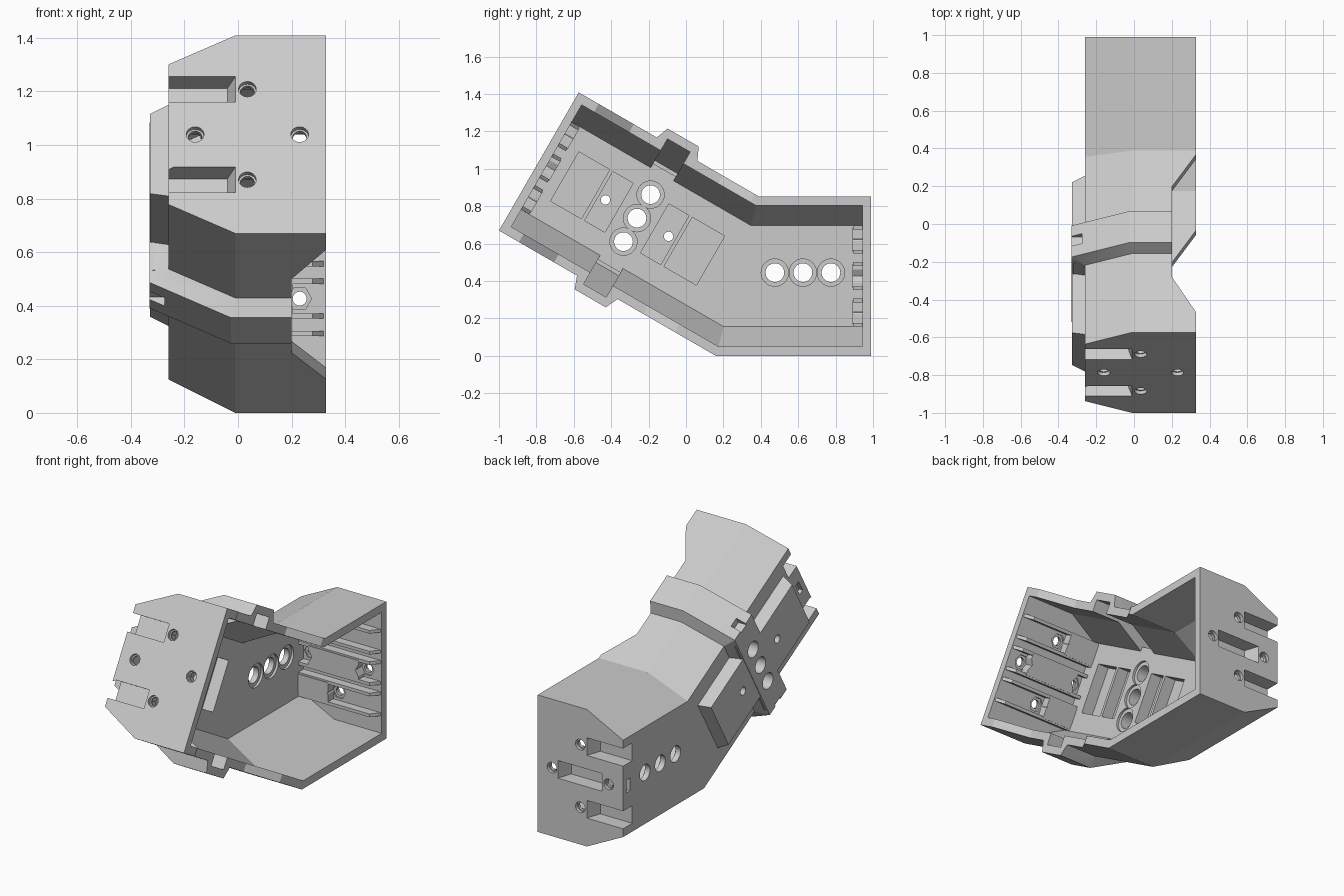
import bpy, bmesh, math
from mathutils import Vector

if "Cube" in bpy.data.objects:
    bpy.data.objects.remove(bpy.data.objects["Cube"], do_unlink=True)

grey = bpy.data.materials.new("plain grey")
grey.use_nodes = True
grey.diffuse_color = (0.6, 0.6, 0.6, 1)
grey.node_tree.nodes["Principled BSDF"].inputs["Base Color"].default_value = (0.6, 0.6, 0.6, 1)

H = 0.853            # height of the tube section
MID = H / 2
C, S = math.cos(math.radians(30)), 0.5


# Frames: u runs inward from an end face, h runs across the section
def tilted(x, u, h):
    return Vector((x, -1 + C * u + S * h, 0.67 - S * u + C * h))


def rear(x, u, h):
    return Vector((x, 0.99 - u, h))


def mitre(x, u, h):
    return Vector((x, 0.16 + h * math.tan(math.radians(15)), h))


def loft(name, rings):
    """Closed solid through matching rings of points."""
    bm = bmesh.new()
    loops = [[bm.verts.new(p) for p in ring] for ring in rings]
    n = len(loops[0])
    for a, b in zip(loops, loops[1:]):
        for i in range(n):
            j = (i + 1) % n
            bm.faces.new((a[i], a[j], b[j], b[i]))
    bm.faces.new(loops[0])
    bm.faces.new(loops[-1][::-1])
    bmesh.ops.recalc_face_normals(bm, faces=bm.faces)
    me = bpy.data.meshes.new(name)
    bm.to_mesh(me)
    bm.free()
    me.materials.append(grey)
    ob = bpy.data.objects.new(name, me)
    bpy.context.collection.objects.link(ob)
    return ob


def section(d, right):
    """Chamfered tube section grown by d, open edge at x = right."""
    half = [(right, -d), (-0.01 - 0.236 * d, -d), (-0.26 - d, 0.125 - 0.618 * d)]
    return half + [(x, H - h) for x, h in reversed(half)]


def sweep(name, stations):
    return loft(name, [[f(x, u, h) for x, h in section(d, r)] for f, u, d, r in stations])


def wedge(name, f, u0, u1, x0, x1, h0, h1, left=0, right=0, side=0):
    """Box from depth u0 to u1; its ends and sides draw in towards u1."""
    def ring(u, a, b, c):
        return [f(x0 + a, u, h0 + c), f(x1 - b, u, h0 + c),
                f(x1 - b, u, h1 - c), f(x0 + a, u, h1 - c)]
    return loft(name, [ring(u0, 0, 0, 0), ring(u1, left, right, side)])


def circle(r, n):
    return [(r * math.cos(math.tau * i / n), r * math.sin(math.tau * i / n)) for i in range(n)]


def end_hole(f, x, h, r, u0, u1, n=24):
    return loft("bolt_hole", [[f(x + a, u, h + b) for a, b in circle(r, n)] for u in (u0, u1)])


def side_hole(centre, r, x0, x1):
    return loft("side_hole", [[Vector((x, centre.y + a, centre.z + b)) for a, b in circle(r, 32)]
                              for x in (x0, x1)])


# Outer shell
shell = sweep("housing_shell", [(tilted, 0, 0, 0.328), (mitre, 0, 0, 0.328), (rear, 0, 0, 0.328)])


def combine(tool, operation):
    mod = shell.modifiers.new("combine", 'BOOLEAN')
    mod.operation, mod.solver, mod.object = operation, 'EXACT', tool
    bpy.context.view_layer.objects.active = shell
    bpy.ops.object.modifier_apply(modifier=mod.name)
    bpy.data.objects.remove(tool, do_unlink=True)


def add(tool):
    combine(tool, 'UNION')


def cut(tool):
    combine(tool, 'DIFFERENCE')


# Raised band, and raised plate on the closed side
add(sweep("band", [(tilted, 0.48, -0.005, 0.2), (tilted, 0.508, 0.07, 0.2),
                   (tilted, 0.70, 0.07, 0.2), (tilted, 0.735, -0.005, 0.2)]))


def plate_ring(x, inset):
    return [tilted(x, u, h) for u, h in ((0.12 + inset, 0.23 + inset), (1.09 - inset, 0.23 + inset),
                                         (1.09 - inset, 0.623 - inset), (0.12 + inset, 0.623 - inset))]


add(loft("side_plate", [plate_ring(-0.25, 0), plate_ring(-0.26, 0), plate_ring(-0.328, 0.025)]))

# Hollow inside, with a channel inside the band
cut(sweep("cavity", [(tilted, 0.047, -0.05, 0.4), (mitre, 0, -0.05, 0.4), (rear, 0.045, -0.05, 0.4)]))
cut(sweep("band_channel", [(tilted, 0.535, 0.022, 0.4), (tilted, 0.675, 0.022, 0.4)]))
add(wedge("hole_block", tilted, 0.5, 0.71, -0.32, -0.21, 0.13, 0.723))

# Notch in both long walls of the open rim
cut(loft("rim_notch", [[tilted(x, u, h) for u, x in
                        ((0.12, 0.33), (0.34, 0.2), (0.89, 0.2), (1.09, 0.33), (1.09, 0.5), (0.12, 0.5))]
                       for h in (-0.2, 1.1)]))

# Pockets behind the side plate, leaving thin ribs between them
for u0, u1 in ((0.16, 0.35), (0.37, 0.495), (0.715, 0.84), (0.86, 1.06)):
    cut(wedge("plate_pocket", tilted, u0, u1, -0.285, -0.2, 0.275, 0.578))

# Strap slots at the two band corners
for h in (0.0, 0.76):
    cut(wedge("strap_slot", tilted, 0.575, 0.635, -0.36, -0.275, h, h + 0.093))

# Matching bolted end faces
for f in (tilted, rear):
    rows = [(-0.195, -0.25, -0.005), (0, -0.14, 0.205), (0.195, -0.25, -0.005)]
    for off, x0, x1 in rows:
        h = MID + off
        # inner rails and slot backing
        for edge in (-0.075, 0.055):
            add(wedge("rail", f, 0.035, 0.096, -0.24, 0.328, h + edge, h + edge + 0.02, right=0.05))
        add(wedge("slot_backing", f, 0.036, 0.1, x0, x1, h - 0.065, h + 0.065))
    for off, x0, x1 in rows:
        # outer slots, the side ones open at the edge
        h = MID + off
        a, b = (-0.115, 0.19) if off == 0 else (-0.35, -0.01)
        cut(wedge("slot", f, 0, 0.09, a, b, h - 0.055, h + 0.055, left=0.03, right=0.03))
    for x, off in ((0.035, 0.195), (0.035, -0.195), (-0.16, 0), (0.23, 0)):
        cut(end_hole(f, x, MID + off, 0.033, -0.02, 0.02))
        cut(end_hole(f, x, MID + off, 0.026, -0.02, 0.15))
        cut(end_hole(f, x, MID + off, 0.045, 0.036, 0.13, 6))
    # small side pocket
    cut(wedge("side_pocket", f, 0.035, 0.07, -0.3, -0.235, MID - 0.04, MID + 0.04))

# Large round holes with shallow inner rings, then the small plate holes
large = [Vector((0, 0.475 + 0.15 * i, 0.445)) for i in range(3)]
large += [tilted(0, 0.606, MID + 0.145 * i) for i in (-1, 0, 1)]
for c in large:
    cut(side_hole(c, 0.073, -0.225, -0.19))
    cut(side_hole(c, 0.05, -0.4, -0.15))
for u in (0.411, 0.801):
    cut(side_hole(tilted(0, u, MID), 0.025, -0.4, -0.15))

# Shading
bpy.context.view_layer.objects.active = shell
shell.select_set(True)
bpy.ops.object.shade_smooth_by_angle(angle=math.radians(25))
